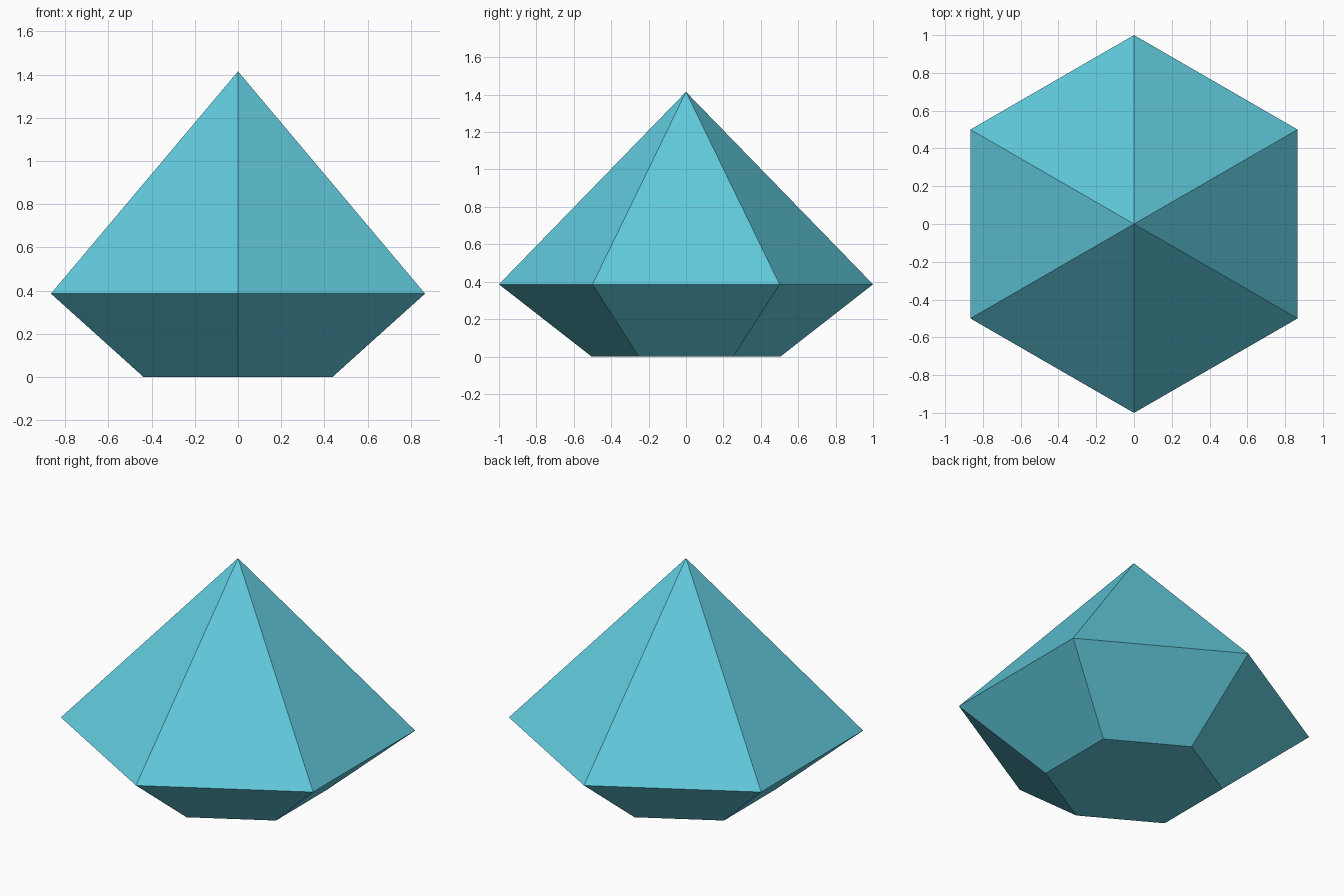
import bpy, bmesh, math

if "Cube" in bpy.data.objects:
    bpy.data.objects.remove(bpy.data.objects["Cube"])

SIDES = 6
# (radius, height) of each ring, from flat base to widest girdle
RINGS = [(0.505, 0.0), (1.0, 0.386)]
APEX_Z = 1.415

mat = bpy.data.materials.new("turquoise")
mat.diffuse_color = (0.119, 0.591, 0.716, 1.0)
mat.use_nodes = True
mat.node_tree.nodes["Principled BSDF"].inputs["Base Color"].default_value = mat.diffuse_color

# Faceted gem: flat base, flared lower facets, pointed crown
bm = bmesh.new()
rings = []
for r, z in RINGS:
    angles = [math.pi / 2 + math.tau * i / SIDES for i in range(SIDES)]
    rings.append([bm.verts.new((r * math.cos(a), r * math.sin(a), z)) for a in angles])
base, girdle = rings
apex = bm.verts.new((0, 0, APEX_Z))

bm.faces.new(base[::-1])
for i in range(SIDES):
    j = (i + 1) % SIDES
    bm.faces.new((base[i], base[j], girdle[j], girdle[i]))
    bm.faces.new((girdle[i], girdle[j], apex))
bmesh.ops.recalc_face_normals(bm, faces=bm.faces)

mesh = bpy.data.meshes.new("gem")
bm.to_mesh(mesh)
bm.free()
mesh.materials.append(mat)
gem = bpy.data.objects.new("gem", mesh)
bpy.context.collection.objects.link(gem)
